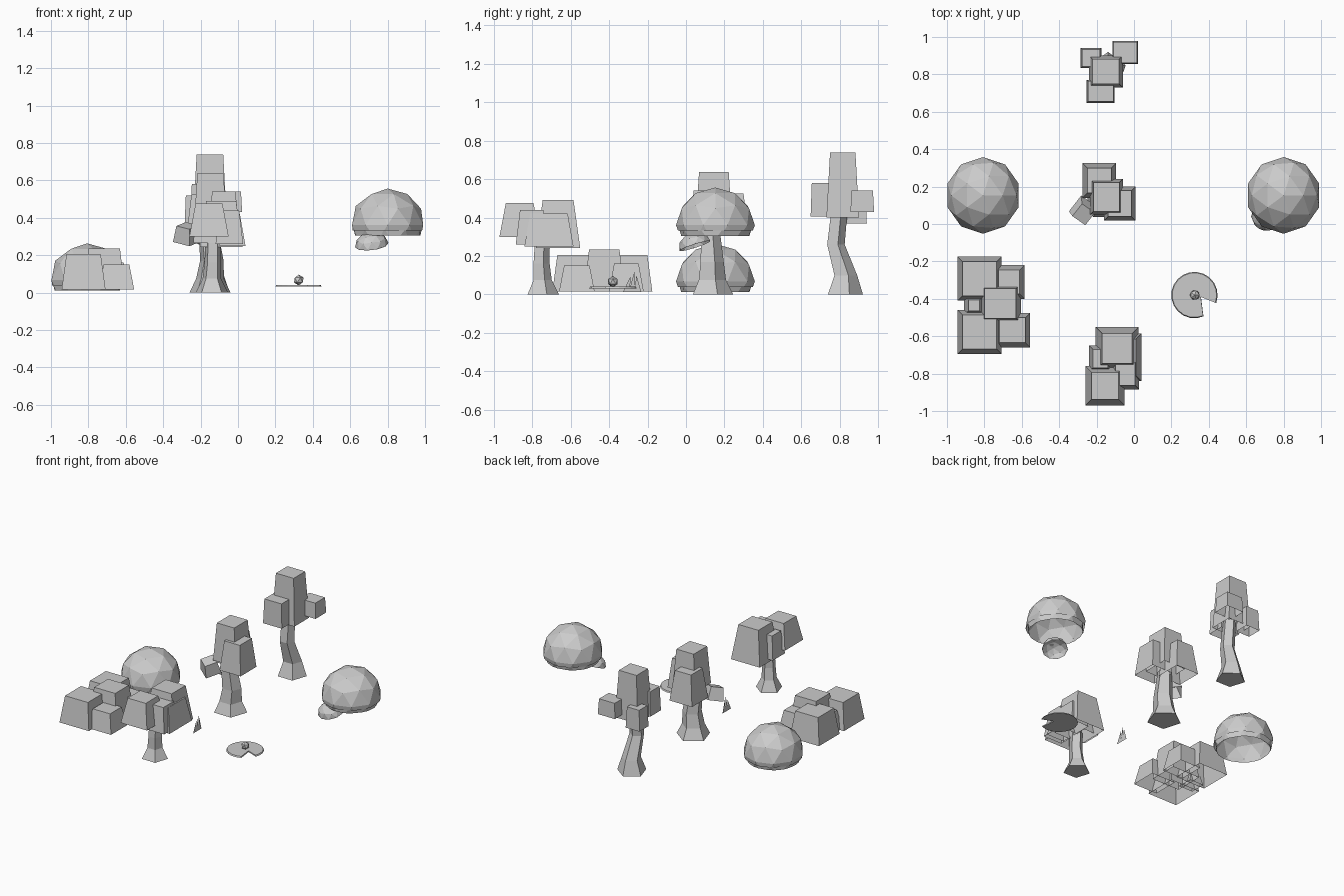
import bpy, bmesh, math
from mathutils import Matrix, Vector

if "Cube" in bpy.data.objects:
    bpy.data.objects.remove(bpy.data.objects["Cube"])


def finish(bm, name, matrix=None):
    mesh = bpy.data.meshes.new(name)
    if matrix:
        bm.transform(matrix)
    bm.to_mesh(mesh)
    bm.free()
    ob = bpy.data.objects.new(name, mesh)
    bpy.context.collection.objects.link(ob)
    return ob


def place(loc, rot=(0, 0, 0), scale=(1, 1, 1)):
    r = [math.radians(a) for a in rot]
    return (Matrix.Translation(loc)
            @ Matrix.Rotation(r[2], 4, 'Z') @ Matrix.Rotation(r[1], 4, 'Y')
            @ Matrix.Rotation(r[0], 4, 'X') @ Matrix.Diagonal((*scale, 1)))


# Tapered leaf block, open underneath
def block(name, x0, x1, y0, y1, z0, z1, inset=0.03, rot=(0, 0, 0)):
    bm = bmesh.new()
    bmesh.ops.create_cube(bm, size=2)
    hx, hy, hz = (x1 - x0) / 2, (y1 - y0) / 2, (z1 - z0) / 2
    for v in bm.verts:
        i = inset if v.co.z > 0 else 0
        v.co = (v.co.x * (hx - i), v.co.y * (hy - i), v.co.z * hz)
    bm.normal_update()
    under = [f for f in bm.faces if f.normal.z < -0.9]
    bmesh.ops.delete(bm, geom=under, context='FACES')
    finish(bm, name, place(((x0 + x1) / 2, (y0 + y1) / 2, (z0 + z1) / 2), rot))


# Faceted trunk lofted through (x, y, z, radius) stations
def trunk(name, stations, sides=5, turn=0.3):
    bm = bmesh.new()
    rings = []
    for x, y, z, r in stations:
        rings.append([bm.verts.new((x + r * math.cos(turn + math.tau * i / sides),
                                    y + r * math.sin(turn + math.tau * i / sides), z))
                      for i in range(sides)])
    for a, b in zip(rings, rings[1:]):
        for i in range(sides):
            j = (i + 1) % sides
            bm.faces.new((a[i], a[j], b[j], b[i]))
    bm.faces.new(rings[0][::-1])
    finish(bm, name)


# Faceted dome, open underneath
def dome(name, loc, scale, cut=-0.15, rot=(0, 0, 0), subdiv=2):
    bm = bmesh.new()
    bmesh.ops.create_icosphere(bm, subdivisions=subdiv, radius=1)
    bmesh.ops.bisect_plane(bm, geom=bm.verts[:] + bm.edges[:] + bm.faces[:],
                           plane_co=(0, 0, cut), plane_no=(0, 0, 1), clear_inner=True)
    finish(bm, name, place(loc, rot, scale))


# Round bushes: main dome with a smaller skirt below
for side, x, z in (("left", -0.807, 0.068), ("right", 0.8, 0.361)):
    dome(f"{side}_round_bush", (x, 0.153, z), (0.2, 0.205, 0.195))
    dome(f"{side}_bush_skirt", (x, 0.153, z - 0.022), (0.186, 0.19, 0.17), -0.2, (0, 0, 30))
dome("small_side_bush", (0.715, 0.045, 0.255), (0.09, 0.085, 0.068), -0.05, (14, -12, 20))

# Square bush
for i, b in enumerate([
        (-0.943, -0.708, -0.41, -0.175, 0.015, 0.205),
        (-0.943, -0.708, -0.695, -0.46, 0.015, 0.205),
        (-0.75, -0.585, -0.40, -0.22, 0.015, 0.16),
        (-0.825, -0.605, -0.53, -0.32, 0.015, 0.235),
        (-0.745, -0.555, -0.66, -0.475, 0.015, 0.15),
        (-0.91, -0.80, -0.49, -0.38, 0.015, 0.15)]):
    block(f"square_bush_block_{i}", *b, inset=0.026)

# Front tree
trunk("front_tree_trunk", [(-0.14, -0.75, 0, 0.09), (-0.14, -0.75, 0.075, 0.052),
                           (-0.135, -0.755, 0.16, 0.046), (-0.135, -0.75, 0.3, 0.042)])
for i, b in enumerate([
        (-0.205, 0.025, -0.78, -0.55, 0.243, 0.49, 0.035),
        (-0.26, -0.05, -0.97, -0.76, 0.30, 0.475, 0.033),
        (-0.12, 0.028, -0.885, -0.72, 0.26, 0.44, 0.022),
        (-0.10, 0.04, -0.84, -0.585, 0.25, 0.42, 0.03),
        (-0.24, -0.12, -0.79, -0.65, 0.265, 0.43, 0.02)]):
    block(f"front_tree_leaves_{i}", *b)

# Middle tree
trunk("middle_tree_trunk", [(-0.15, 0.13, 0, 0.115), (-0.15, 0.13, 0.075, 0.078),
                            (-0.14, 0.13, 0.17, 0.066), (-0.165, 0.12, 0.38, 0.05)])
for i, b in enumerate([
        (-0.275, -0.095, 0.14, 0.325, 0.31, 0.525, 0.026),
        (-0.235, -0.06, 0.05, 0.24, 0.37, 0.638, 0.018),
        (-0.16, 0.008, 0.018, 0.2, 0.33, 0.54, 0.022)]):
    block(f"middle_tree_leaves_{i}", *b)
block("middle_tree_side_leaf", -0.325, -0.215, 0.01, 0.12, 0.27, 0.36, 0.012, (12, -14, 52))
trunk("middle_tree_branch", [(-0.26, 0.07, 0.29, 0.012), (-0.16, 0.12, 0.24, 0.018)][::-1], 4)

# Back tree
trunk("back_tree_trunk", [(-0.14, 0.82, 0, 0.1), (-0.14, 0.825, 0.1, 0.065),
                          (-0.15, 0.775, 0.26, 0.05), (-0.15, 0.795, 0.45, 0.046)])
for i, b in enumerate([
        (-0.24, -0.06, 0.73, 0.9, 0.40, 0.737, 0.019),
        (-0.253, -0.103, 0.648, 0.77, 0.405, 0.58, 0.006),
        (-0.115, 0.022, 0.855, 0.978, 0.43, 0.54, 0.006),
        (-0.285, -0.175, 0.835, 0.94, 0.37, 0.52, 0.006)]):
    block(f"back_tree_leaves_{i}", *b)

# Notched lily pad
bm = bmesh.new()
start, sweep, n = math.radians(-20), math.radians(313), 18
rim = [Vector((0.035, -0.01, 0))] + [
    Vector((0.124 * math.cos(start + sweep * i / n), 0.124 * math.sin(start + sweep * i / n), 0))
    for i in range(n + 1)]
low = [bm.verts.new(p) for p in rim]
high = [bm.verts.new(p * 0.96 + Vector((0, 0, 0.009))) for p in rim]
bm.faces.new(high)
bm.faces.new(low[::-1])
for i in range(len(rim)):
    j = (i + 1) % len(rim)
    bm.faces.new((low[i], low[j], high[j], high[i]))
finish(bm, "lily_pad", Matrix.Translation((0.323, -0.38, 0.032)))

# Lily flower
bm = bmesh.new()
bmesh.ops.create_icosphere(bm, subdivisions=1, radius=0.029)
finish(bm, "lily_flower", Matrix.Translation((0.325, -0.38, 0.067)))

# Flat grass blades, seen edge-on from the front
bm = bmesh.new()
for y, w, lean, h in ((-0.31, 0.018, 0.022, 0.095), (-0.28, 0.018, 0.012, 0.12),
                      (-0.25, 0.018, -0.008, 0.10)):
    bm.faces.new([bm.verts.new((-0.13, y - w, 0.012)), bm.verts.new((-0.13, y + w, 0.012)),
                  bm.verts.new((-0.13, y + lean, h))])
finish(bm, "grass_tuft")
